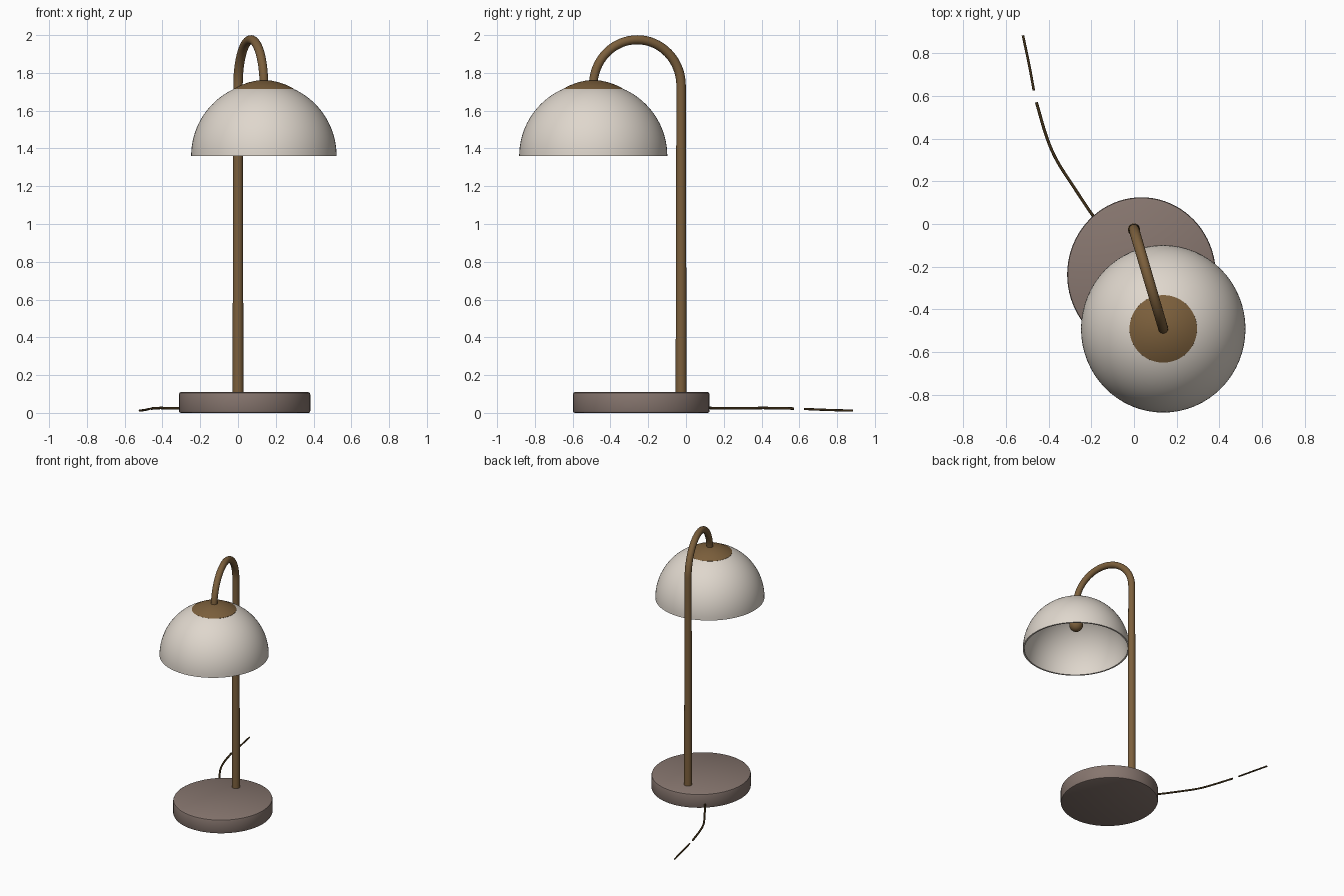
import bpy, bmesh, math
from mathutils import Vector

if "Cube" in bpy.data.objects:
    bpy.data.objects.remove(bpy.data.objects["Cube"])


def material(name, rgb):
    m = bpy.data.materials.new(name)
    m.diffuse_color = (*rgb, 1)
    m.use_nodes = True
    m.node_tree.nodes["Principled BSDF"].inputs["Base Color"].default_value = m.diffuse_color
    return m


STONE = material("taupe stone", (0.24, 0.18, 0.157))
BRASS = material("aged brass", (0.20, 0.115, 0.045))
GLASS = material("cream glass", (0.74, 0.68, 0.61))
CORD = material("dark brown cord", (0.05, 0.029, 0.009))


def finish(name, bm, mat, angle=40):
    bmesh.ops.remove_doubles(bm, verts=bm.verts, dist=1e-5)
    bmesh.ops.recalc_face_normals(bm, faces=bm.faces)
    me = bpy.data.meshes.new(name)
    bm.to_mesh(me)
    bm.free()
    me.materials.append(mat)
    ob = bpy.data.objects.new(name, me)
    bpy.context.collection.objects.link(ob)
    bpy.ops.object.select_all(action='DESELECT')
    ob.select_set(True)
    bpy.context.view_layer.objects.active = ob
    bpy.ops.object.shade_smooth_by_angle(angle=math.radians(angle))
    return ob


def lathe(name, profile, centre, mat, sx=1, sy=1, n=64):
    """Spin a list of (radius, z) points about a vertical axis."""
    bm = bmesh.new()
    rings = []
    for r, z in profile:
        rings.append([bm.verts.new((centre[0] + r * sx * math.cos(2 * math.pi * i / n),
                                    centre[1] + r * sy * math.sin(2 * math.pi * i / n), z))
                      for i in range(n)])
    bmesh.ops.remove_doubles
    for a, b in zip(rings, rings[1:]):
        for i in range(n):
            j = (i + 1) % n
            bm.faces.new((a[i], a[j], b[j], b[i]))
    return finish(name, bm, mat)


def tube(name, points, radii, mat, n=20):
    """Sweep a circle along a path, with a radius for each point."""
    bm = bmesh.new()
    pts = [Vector(p) for p in points]
    rings = []
    side = None
    for k, p in enumerate(pts):
        t = (pts[min(k + 1, len(pts) - 1)] - pts[max(k - 1, 0)]).normalized()
        if side is None:
            side = t.orthogonal().normalized()
        side = (side - t * side.dot(t)).normalized()
        up = t.cross(side)
        rings.append([bm.verts.new(p + radii[k] * (side * math.cos(2 * math.pi * i / n)
                                                   + up * math.sin(2 * math.pi * i / n)))
                      for i in range(n)])
    for a, b in zip(rings, rings[1:]):
        for i in range(n):
            j = (i + 1) % n
            bm.faces.new((a[i], a[j], b[j], b[i]))
    bm.faces.new(rings[0])
    bm.faces.new(rings[-1])
    return finish(name, bm, mat)


# Round base with softened edges
lathe("base", [(0, 0), (0.338, 0), (0.345, 0.003), (0.348, 0.010), (0.348, 0.097),
               (0.345, 0.106), (0.336, 0.111), (0, 0.111)],
      (0.035, -0.237), STONE, 1, 1.04, 80)

# Pole and arched neck in one tapering tube
foot, tip = Vector((0, -0.026, 0)), Vector((0.137, -0.491, 0))
mid, half = (foot + tip) / 2, (tip - foot) / 2
arch_z, arch_r = 1.733, half.length
path = [(foot.x, foot.y, z) for z in (0.09, 0.5, 0.9, 1.3, 1.6)]
radii = [0.029, 0.028, 0.027, 0.026, 0.025]
for i in range(33):
    a = math.pi * i / 32
    p = mid - half * math.cos(a)
    path.append((p.x, p.y, arch_z + arch_r * math.sin(a)))
    radii.append(0.025 - 0.002 * i / 32)
tube("pole_and_neck", path, radii, BRASS, 24)

# Hollow half-sphere shade
R, Z0, WALL, STEPS = 0.389, 1.36, 0.012, 24
angles = [math.pi / 2 * i / STEPS for i in range(STEPS + 1)]
outer = [(R * math.cos(a), Z0 + R * math.sin(a)) for a in angles]
inner = [((R - WALL) * math.cos(a), Z0 + (R - WALL) * math.sin(a)) for a in angles]
lathe("shade", outer[::-1] + inner, tip, GLASS, 0.99, 1.008)

# Brass cap on the shade
lathe("shade_cap", [(0, 1.735), (0.150, 1.700), (0.159, 1.706), (0.158, 1.716), (0.125, 1.734),
                    (0.08, 1.750), (0.04, 1.759), (0, 1.762)], tip, BRASS)

# Lamp holder hanging inside the shade, with a round end
holder = [(0, 1.738), (0.032, 1.735), (0.032, 1.59)]
holder += [(0.050 * math.cos(a), 1.56 + 0.050 * math.sin(a))
           for a in [math.radians(50 - 14 * i) for i in range(11)]]
lathe("lamp_holder", holder, tip, BRASS, n=32)


# Power cord in two lengths, with a gap where the switch sits
def cord(name, keys, radius):
    pts = [Vector(k) for k in keys]
    ext = [2 * pts[0] - pts[1]] + pts + [2 * pts[-1] - pts[-2]]
    out = []
    for k in range(1, len(ext) - 2):
        p0, p1, p2, p3 = ext[k - 1:k + 3]
        for s in range(6):
            t = s / 6
            out.append(0.5 * (2 * p1 + (p2 - p0) * t + (2 * p0 - 5 * p1 + 4 * p2 - p3) * t * t
                              + (3 * p1 - p0 - 3 * p2 + p3) * t ** 3))
    out.append(pts[-1])
    tube(name, out, [radius] * len(out), CORD, 10)


cord("cord_near", [(-0.15, -0.01, 0.028), (-0.20, 0.05, 0.028), (-0.28, 0.17, 0.025),
                   (-0.36, 0.295, 0.024), (-0.41, 0.41, 0.026), (-0.457, 0.57, 0.023)], 0.007)
cord("cord_far", [(-0.469, 0.625, 0.021), (-0.49, 0.74, 0.016), (-0.52, 0.883, 0.012)], 0.006)
